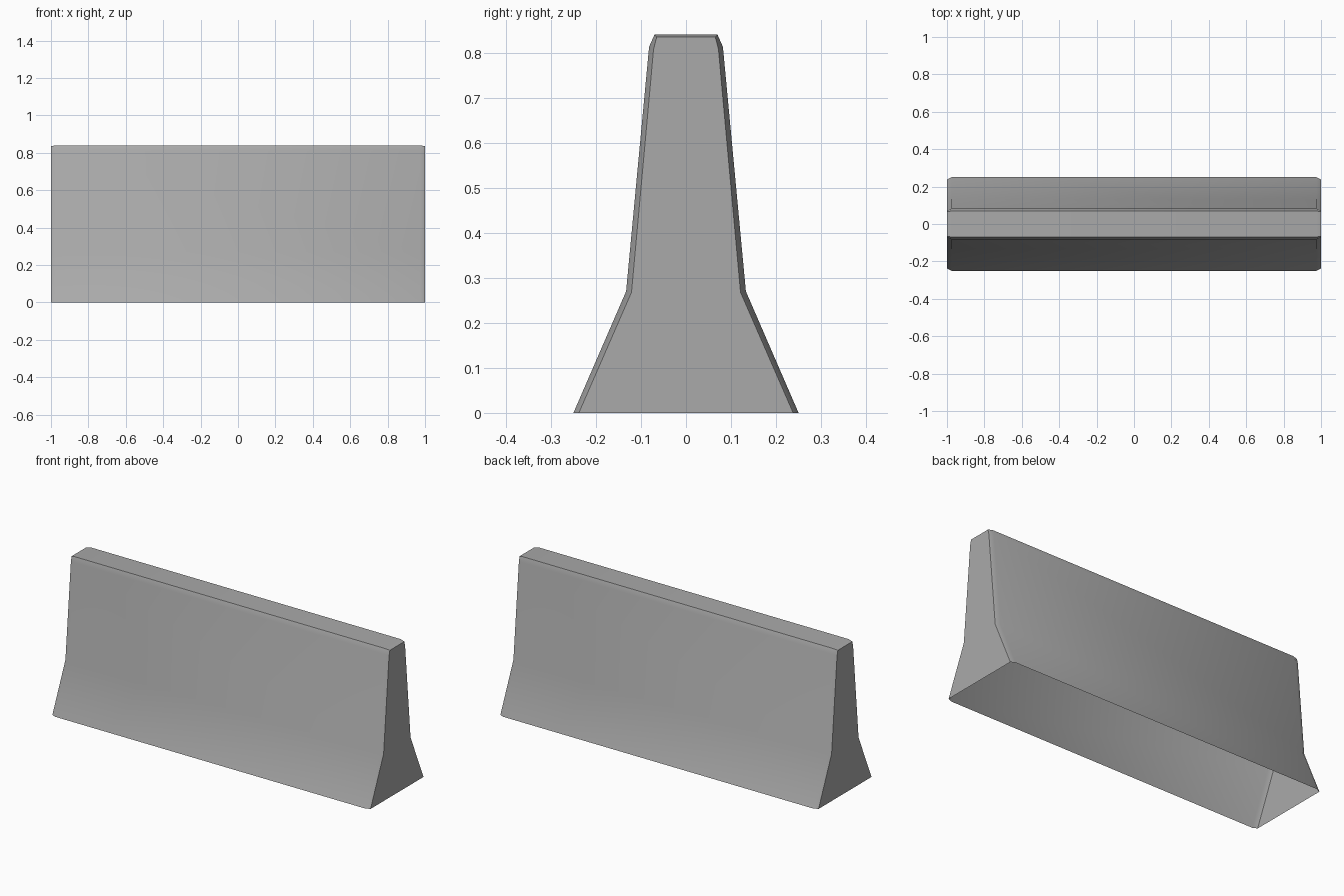
import bpy
import bmesh
import math

cube = bpy.data.objects.get("Cube")
if cube:
    bpy.data.objects.remove(cube, do_unlink=True)

# Concrete colour
concrete = bpy.data.materials.new("concrete_grey")
concrete.use_nodes = True
grey = (0.4, 0.4, 0.4, 1)
concrete.diffuse_color = grey
concrete.node_tree.nodes["Principled BSDF"].inputs["Base Color"].default_value = grey

# Half profiles (y, z) from foot to top: full body and the inset end caps
body = [(0.25, 0), (0.133, 0.27), (0.082, 0.813), (0.07, 0.84)]
cap = [(0.238, 0), (0.121, 0.268), (0.072, 0.808), (0.065, 0.835)]


def section(bm, x, half):
    """Mirror a half profile and place it across the barrier at x."""
    outline = half + [(-y, z) for y, z in reversed(half)]
    return [bm.verts.new((x, y, z)) for y, z in outline]


# Barrier shell: sections joined along its length, open underneath
bm = bmesh.new()
rings = [section(bm, x, half) for x, half in
         ((-1, cap), (-0.975, body), (0.975, body), (1, cap))]
for a, b in zip(rings, rings[1:]):
    for i in range(len(a) - 1):
        bm.faces.new((a[i], b[i], b[i + 1], a[i + 1]))

# Flat ends
bm.faces.new(rings[0])
bm.faces.new(reversed(rings[-1]))
bmesh.ops.recalc_face_normals(bm, faces=bm.faces)
top = max(bm.faces, key=lambda f: f.calc_center_median().z)
if top.normal.z < 0:
    bmesh.ops.reverse_faces(bm, faces=bm.faces)

mesh = bpy.data.meshes.new("concrete_barrier")
bm.to_mesh(mesh)
bm.free()
mesh.materials.append(concrete)
barrier = bpy.data.objects.new("concrete_barrier", mesh)
bpy.context.collection.objects.link(barrier)

# Soft shading on the slopes, crisp rims
bpy.ops.object.select_all(action="DESELECT")
barrier.select_set(True)
bpy.context.view_layer.objects.active = barrier
bpy.ops.object.shade_smooth_by_angle(angle=math.radians(30))
